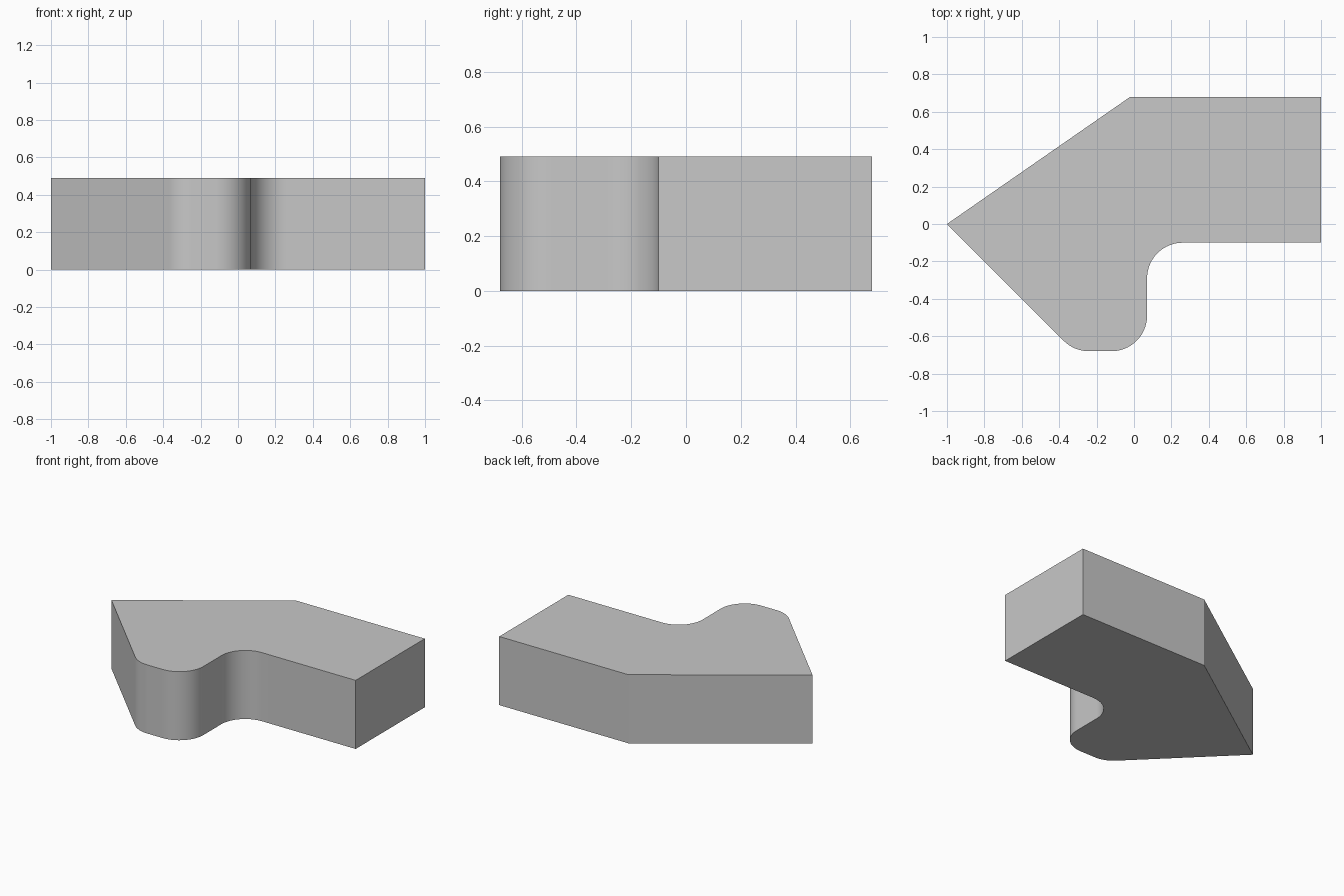
import bpy
import bmesh
from math import radians, tan
from mathutils import Vector

HEIGHT = 0.49
FILLET = 0.19
STEPS = 16

cube = bpy.data.objects.get("Cube")
if cube:
    bpy.data.objects.remove(cube, do_unlink=True)


def fillet(prev, corner, following, radius):
    """Points of a tangent arc replacing a sharp corner."""
    a = (prev - corner).normalized()
    b = (following - corner).normalized()
    reach = radius / tan(a.angle(b) / 2)
    start, end = corner + a * reach, corner + b * reach
    centre = corner + (a + b).normalized() * (reach ** 2 + radius ** 2) ** 0.5
    u, v = (start - centre).normalized(), (end - centre).normalized()
    return [centre + u.slerp(v, i / STEPS) * radius for i in range(STEPS + 1)]


# Plan outline, counter-clockwise: x, y, corner radius
outline = [
    (-1, 0, 0),
    (-0.32, -0.68, FILLET),
    (0.07, -0.68, FILLET),
    (0.07, -0.10, FILLET),
    (1, -0.10, 0),
    (1, 0.68, 0),
    (-0.02, 0.68, 0),
]
corners = [Vector((x, y)) for x, y, r in outline]
points = []
for i, (x, y, r) in enumerate(outline):
    if r:
        following = corners[(i + 1) % len(corners)]
        points += fillet(corners[i - 1], corners[i], following, r)
    else:
        points.append(corners[i])

# Extrude the outline into a solid block
bm = bmesh.new()
base = bm.faces.new([bm.verts.new((p.x, p.y, 0)) for p in points])
result = bmesh.ops.extrude_face_region(bm, geom=[base], use_keep_orig=True)
top = [g for g in result["geom"] if isinstance(g, bmesh.types.BMVert)]
bmesh.ops.translate(bm, verts=top, vec=(0, 0, HEIGHT))
bmesh.ops.recalc_face_normals(bm, faces=bm.faces)
mesh = bpy.data.meshes.new("bracket_block")
bm.to_mesh(mesh)
bm.free()
block = bpy.data.objects.new("bracket_block", mesh)
bpy.context.collection.objects.link(block)

# Plain grey finish
grey = bpy.data.materials.new("plain_grey")
grey.use_nodes = True
colour = (0.578, 0.578, 0.578, 1)
grey.diffuse_color = colour
grey.node_tree.nodes["Principled BSDF"].inputs["Base Color"].default_value = colour
mesh.materials.append(grey)

# Smooth fillets with sharp block edges
bpy.ops.object.select_all(action="DESELECT")
block.select_set(True)
bpy.context.view_layer.objects.active = block
bpy.ops.object.shade_smooth_by_angle(angle=radians(30))
